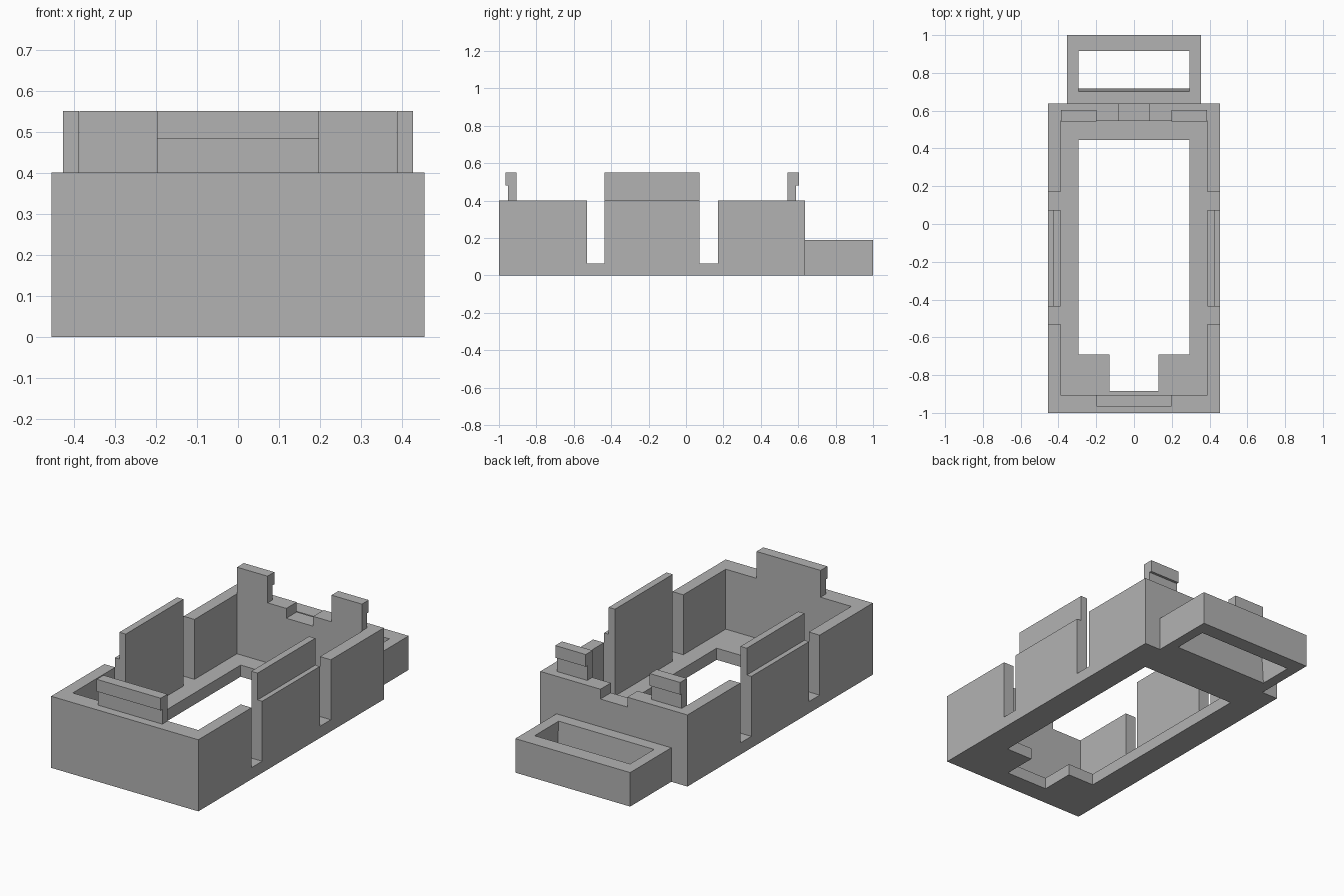
import bpy, bmesh

cube = bpy.data.objects.get("Cube")
if cube:
    bpy.data.objects.remove(cube, do_unlink=True)

grey = bpy.data.materials.new("plain grey")
grey.use_nodes = True
GREY = (0.45, 0.45, 0.45, 1)
grey.diffuse_color = GREY
grey.node_tree.nodes["Principled BSDF"].inputs["Base Color"].default_value = GREY


def prism(name, profile, x0, x1):
    """Extrude a (y, z) profile from x0 to x1."""
    bm = bmesh.new()
    face = bm.faces.new([bm.verts.new((x0, y, z)) for y, z in profile])
    side = bmesh.ops.extrude_face_region(bm, geom=[face])["geom"]
    verts = [v for v in side if isinstance(v, bmesh.types.BMVert)]
    bmesh.ops.translate(bm, verts=verts, vec=(x1 - x0, 0, 0))
    bmesh.ops.recalc_face_normals(bm, faces=bm.faces)
    mesh = bpy.data.meshes.new(name)
    bm.to_mesh(mesh)
    bm.free()
    mesh.materials.append(grey)
    obj = bpy.data.objects.new(name, mesh)
    bpy.context.collection.objects.link(obj)
    return obj


def box(name, x, y, z):
    return prism(name, [(y[0], z[0]), (y[1], z[0]), (y[1], z[1]), (y[0], z[1])], *x)


def cut(obj, cutters):
    """Subtract the cutters, bake the result and remove them."""
    for c in cutters:
        c.hide_render = True
        mod = obj.modifiers.new("cut", "BOOLEAN")
        mod.operation, mod.solver, mod.object = "DIFFERENCE", "EXACT", c
    graph = bpy.context.evaluated_depsgraph_get()
    mesh = bpy.data.meshes.new_from_object(obj.evaluated_get(graph))
    obj.modifiers.clear()
    obj.data = mesh
    for c in cutters:
        bpy.data.objects.remove(c, do_unlink=True)


FLOOR, RIM, TOP, LIP = 0.065, 0.4, 0.55, 0.482
OVER = 0.7

# Open tray with cavity, floor opening, side slots and rear notch
tray = box("tray", (-0.455, 0.455), (-1, 0.637), (0, RIM))
cut(tray, [
    box("cavity", (-0.388, 0.388), (-0.905, 0.545), (FLOOR, OVER)),
    box("floor_opening", (-0.295, 0.295), (-0.692, 0.445), (-0.1, OVER)),
    box("floor_notch", (-0.13, 0.13), (-0.885, -0.6), (-0.1, OVER)),
    box("front_slots", (-0.6, 0.6), (-0.53, -0.437), (FLOOR, OVER)),
    box("rear_slots", (-0.6, 0.6), (0.073, 0.17), (FLOOR, OVER)),
    box("rear_notch", (-0.083, 0.083), (0.5, 0.8), (0.345, OVER)),
])

# Low rear frame; its opening has one slightly sloped wall
rear_frame = box("rear_frame", (-0.355, 0.355), (0.637, 1), (0, 0.19))
cut(rear_frame, [prism("frame_opening",
                       [(0.717, -0.01), (0.915, -0.01), (0.915, 0.2), (0.702, 0.2)],
                       -0.295, 0.295)])


def clip(name, inner, direction, x0, x1):
    """Upright tab with a small outward lip."""
    stem, lip = inner + direction * 0.046, inner + direction * 0.06
    prism(name, [(inner, RIM), (stem, RIM), (stem, LIP),
                 (lip, LIP), (lip, TOP), (inner, TOP)], x0, x1)


# Front clip, then paired rear clips and side tabs
clip("front_clip", -0.905, -1, -0.198, 0.198)
for side, s in (("left", 1), ("right", -1)):
    clip("rear_clip_" + side, 0.543, 1, s * 0.198, s * 0.386)
    box("side_tab_" + side, (s * 0.388, s * 0.427), (-0.437, 0.073), (RIM, TOP))
